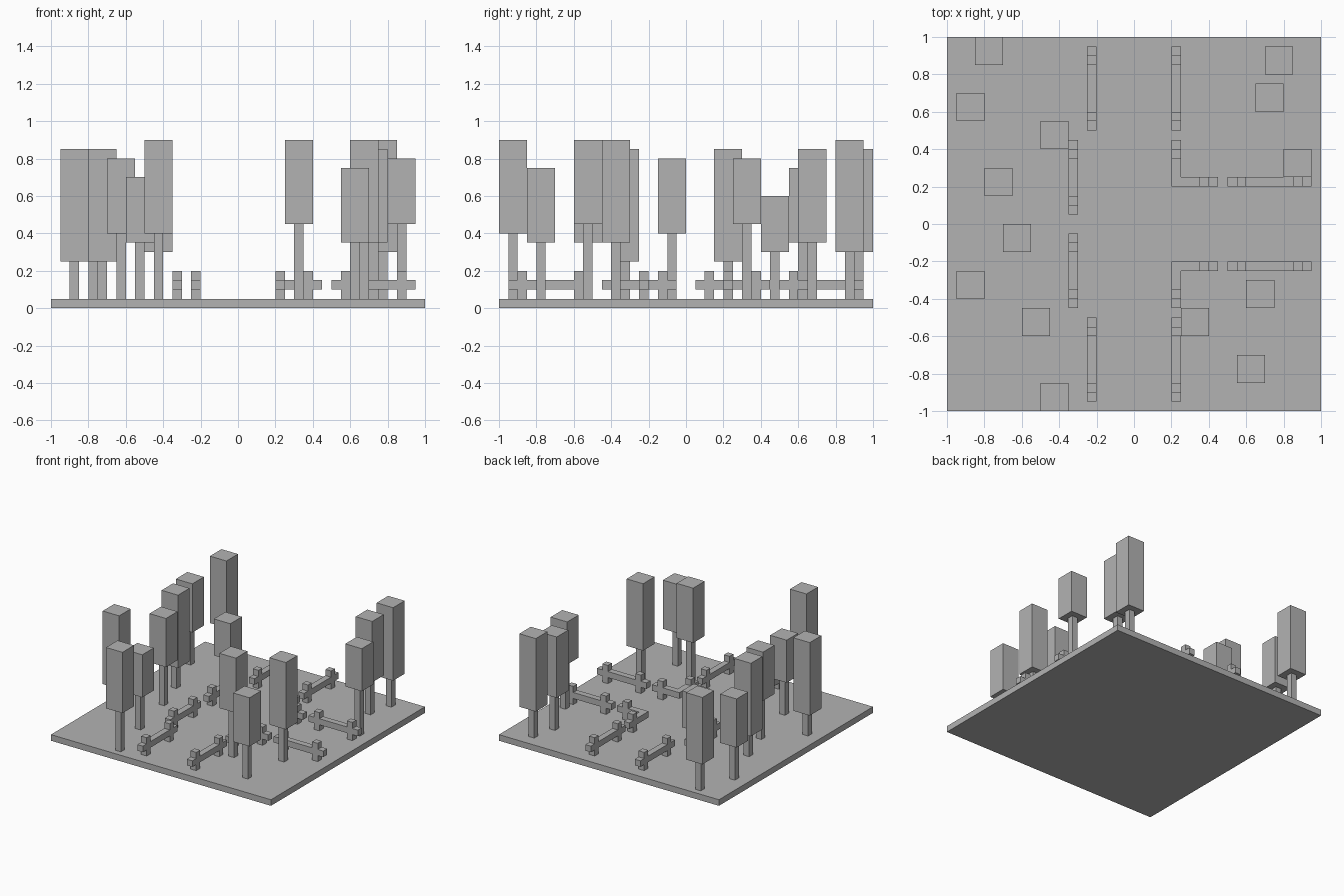
import bpy

cube = bpy.data.objects.get("Cube")
if cube:
    bpy.data.objects.remove(cube, do_unlink=True)

# Single plain colour
GREY = (0.45, 0.45, 0.45, 1.0)
grey = bpy.data.materials.new("plain_grey")
grey.use_nodes = True
grey.diffuse_color = GREY
for node in grey.node_tree.nodes:
    if node.type == 'BSDF_PRINCIPLED':
        node.inputs["Base Color"].default_value = GREY

GROUND = 0.05   # top of the ground slab
BAR = 0.05      # thickness of trunks, posts and rails
CROWN = 0.15    # width of a tree crown


def box(name, low, high):
    """Flat-faced box between two opposite corners."""
    centre = [(a + b) / 2 for a, b in zip(low, high)]
    bpy.ops.mesh.primitive_cube_add(size=1, location=centre)
    ob = bpy.context.object
    ob.name = name
    ob.scale = [b - a for a, b in zip(low, high)]
    bpy.ops.object.transform_apply(location=False, rotation=False, scale=True)
    ob.data.materials.append(grey)
    return ob


def tree(x, y, bottom, top):
    """Square trunk under a tall block crown; x, y is the crown's low corner."""
    inset = (CROWN - BAR) / 2
    box("tree_trunk", (x + inset, y + inset, GROUND),
        (x + inset + BAR, y + inset + BAR, bottom))
    box("tree_crown", (x, y, bottom), (x + CROWN, y + CROWN, top))


def fence(axis, side, start, end, posts):
    """Rail along an axis (0 = x, 1 = y) with its low edge at side."""
    def piece(name, a, b, z0, z1):
        low, high = [side, side, z0], [side + BAR, side + BAR, z1]
        low[axis], high[axis] = a, b
        box(name, low, high)
    piece("fence_rail", start, end, GROUND + BAR, GROUND + 2 * BAR)
    for p in posts:
        piece("fence_post", p, p + BAR, GROUND, GROUND + 3 * BAR)


# Ground slab
box("ground", (-1, -1, 0), (1, 1, GROUND))

# Trees: low corner x, y, crown bottom, crown top
for spec in [
    (-0.85, 0.85, 0.30, 0.85), (-0.95, 0.55, 0.35, 0.75),
    (-0.50, 0.40, 0.30, 0.60), (-0.80, 0.15, 0.25, 0.85),
    (-0.70, -0.15, 0.40, 0.80), (-0.95, -0.40, 0.25, 0.85),
    (-0.60, -0.60, 0.35, 0.70), (-0.50, -1.00, 0.40, 0.90),
    (0.25, -0.60, 0.45, 0.90), (0.55, -0.85, 0.35, 0.75),
    (0.60, -0.45, 0.35, 0.90), (0.80, 0.25, 0.45, 0.80),
    (0.65, 0.60, 0.35, 0.85), (0.70, 0.80, 0.30, 0.90),
]:
    tree(*spec)

# Fences beside the paths, mirrored front to back
for sign in (1, -1):
    def along_y(side, start, end, posts):
        if sign < 0:
            start, end = -end, -start
            posts = [-p - BAR for p in posts]
        fence(1, side, start, end, posts)

    along_y(0.20, 0.50, 0.95, [0.55, 0.85])
    along_y(-0.25, 0.50, 0.95, [0.55, 0.85])
    along_y(-0.35, 0.05, 0.45, [0.10, 0.35])
    along_y(0.20, 0.25, 0.45, [0.35])
    side = 0.20 if sign > 0 else -0.25
    fence(0, side, 0.20, 0.45, [0.35])
    fence(0, side, 0.50, 0.95, [0.55, 0.85])
